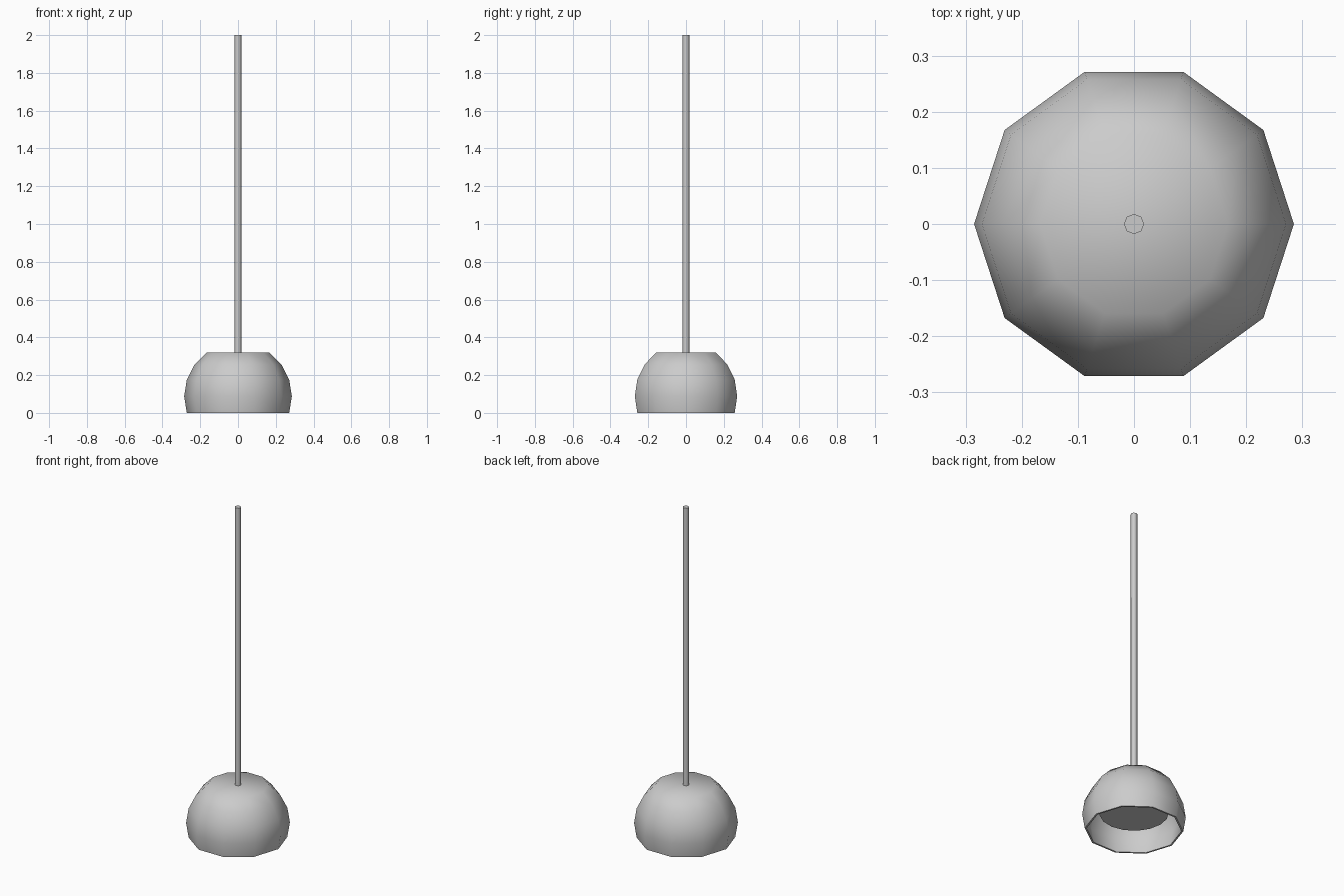
import bpy, bmesh, math

if "Cube" in bpy.data.objects:
    bpy.data.objects.remove(bpy.data.objects["Cube"])


def lathe(name, profile, sides, angle=60):
    """Revolve (radius, z) points about z, capping the first and last ring."""
    bm = bmesh.new()
    rings = []
    for r, z in profile:
        rings.append([bm.verts.new((r * math.cos(2 * math.pi * i / sides),
                                    r * math.sin(2 * math.pi * i / sides), z))
                      for i in range(sides)])
    for a, b in zip(rings, rings[1:]):
        for i in range(sides):
            j = (i + 1) % sides
            bm.faces.new((a[i], a[j], b[j], b[i]))
    bm.faces.new(rings[0])
    bm.faces.new(rings[-1])
    bmesh.ops.recalc_face_normals(bm, faces=bm.faces)
    mesh = bpy.data.meshes.new(name)
    bm.to_mesh(mesh)
    bm.free()
    obj = bpy.data.objects.new(name, mesh)
    bpy.context.collection.objects.link(obj)
    bpy.ops.object.select_all(action='DESELECT')
    obj.select_set(True)
    bpy.context.view_layer.objects.active = obj
    bpy.ops.object.shade_smooth_by_angle(angle=math.radians(angle))
    return obj


# Shade: truncated ten-sided sphere with a thin wall, open at the bottom
R, wall, centre = 0.285, 0.011, 0.088
lats = [54, 36, 18, 0, -18]


def arc(radius):
    return [(radius * math.cos(math.radians(a)),
             centre + radius * math.sin(math.radians(a))) for a in lats]


outer = arc(R)
inner = arc(R - wall)[::-1]
outer[-1] = (outer[-1][0], 0.0)
inner[0] = (inner[0][0], 0.0)
lathe("lamp_shade", outer + inner, 10)

# Light panel: thin disc inside the shade
lathe("light_panel", [(0.19, 0.103), (0.19, 0.107)], 16)

# Hanging rod
lathe("hanging_rod", [(0.018, 0.318), (0.018, 2.0)], 8)
